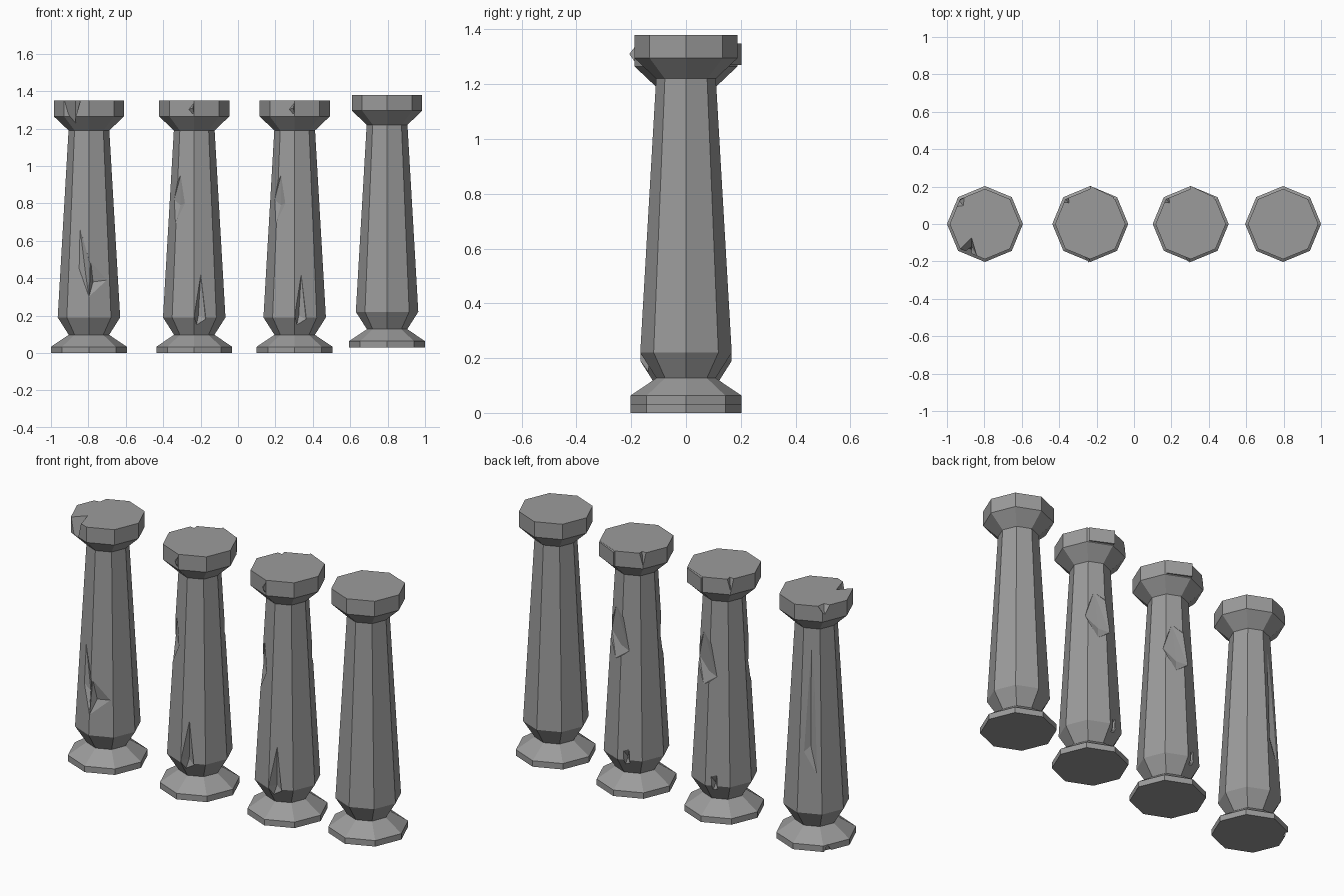
import bpy, bmesh
from math import cos, sin, radians
from mathutils import Vector

cube = bpy.data.objects.get("Cube")
if cube:
    bpy.data.objects.remove(cube)

stone = bpy.data.materials.new("grey stone")
stone.use_nodes = True
GREY = (0.33, 0.33, 0.33, 1)
stone.diffuse_color = GREY
stone.node_tree.nodes["Principled BSDF"].inputs["Base Color"].default_value = GREY

# Column outline as (height, corner radius)
PROFILE = [(0, .203), (.033, .203), (.097, .108), (.19, .167),
           (1.19, .109), (1.265, .188), (1.35, .188)]


def polar(az, z, r):
    return Vector((r * cos(radians(az)), r * sin(radians(az)), z))


def surface_radius(az, z):
    """Distance from the axis to the octagonal surface."""
    radius = PROFILE[-1][1]
    for (z0, r0), (z1, r1) in zip(PROFILE, PROFILE[1:]):
        if z0 <= z <= z1:
            radius = r0 + (r1 - r0) * (z - z0) / (z1 - z0)
            break
    return radius * cos(radians(22.5)) / cos(radians(az % 45 - 22.5))


def make_object(name, bm, x, z):
    bmesh.ops.recalc_face_normals(bm, faces=bm.faces)
    mesh = bpy.data.meshes.new(name)
    bm.to_mesh(mesh)
    bm.free()
    mesh.materials.append(stone)
    obj = bpy.data.objects.new(name, mesh)
    obj.location = (x, 0, z)
    bpy.context.collection.objects.link(obj)
    return obj


def hull(name, points, x, z):
    bm = bmesh.new()
    for p in points:
        bm.verts.new(p)
    out = bmesh.ops.convex_hull(bm, input=bm.verts)
    bmesh.ops.delete(bm, geom=list({v for v in out["geom_interior"] + out["geom_unused"]
                                    if isinstance(v, bmesh.types.BMVert)}), context="VERTS")
    return make_object(name, bm, x, z)


def column(name, x, z, chips):
    # Octagonal body lofted through the profile
    bm = bmesh.new()
    rings = [[bm.verts.new(polar(45 * i, h, r)) for i in range(8)] for h, r in PROFILE]
    for low, high in zip(rings, rings[1:]):
        for i in range(8):
            j = (i + 1) % 8
            bm.faces.new((low[i], low[j], high[j], high[i]))
    bm.faces.new(rings[0][::-1])
    bm.faces.new(rings[-1])
    body = make_object(name, bm, x, z)

    # Broken chips: rim points on the surface, deep points inside
    cutters = []
    for rim, deep in chips:
        pts = [polar(*d) for d in deep]
        for az, h in rim:
            r = surface_radius(az, h)
            pts += [polar(az, h, r * 1.002), polar(az, h, r + .06)]
        cutter = hull("chip_cutter", pts, x, z)
        cutter.hide_render = True
        mod = body.modifiers.new("chip", "BOOLEAN")
        mod.operation, mod.solver, mod.object = "DIFFERENCE", "EXACT", cutter
        cutters.append(cutter)
    if cutters:
        graph = bpy.context.evaluated_depsgraph_get()
        mesh = bpy.data.meshes.new_from_object(body.evaluated_get(graph))
        body.modifiers.clear()
        body.data = mesh
        for c in cutters:
            bpy.data.objects.remove(c)


# Damage of the outermost column: front gouge, back gash, cap and base notches
OUTER_CHIPS = [
    ([(248, .67), (248, .45), (270, .3), (272, .48)], [(262, .42, .125)]),
    ([(274, .49), (310, .39), (270, .3)], [(280, .38, .125)]),
    ([(112, 1.1), (99, .52), (127, .4), (121, .9)], [(112, .55, .12)]),
    ([(225, 1.36), (256, 1.36), (240, 1.23)], [(224, 1.36, .1)]),
    ([(150, 1.36), (126, 1.36), (138, 1.3)], [(140, 1.36, .145)]),
    ([(135, -.01), (150, -.01), (142, .035)], [(142, -.01, .185)]),
]
# Damage shared by the two middle columns: side, back, foot and cap
MIDDLE_CHIPS = [
    ([(232, .95), (246, .8), (222, .69), (208, .82)], [(228, .79, .11)]),
    ([(60, 1.0), (38, .85), (70, .72), (108, .78), (92, .96)], [(75, .79, .1)]),
    ([(284, .42), (270, .2), (275, .15), (294, .18)], [(280, .2, .125)]),
    ([(100, .24), (111, .25), (112, .17), (102, .16)], [(106, .2, .13)]),
    ([(129, 1.36), (141, 1.36), (135, 1.28)], [(135, 1.36, .155)]),
]

column("left_end_column", -.797, 0, OUTER_CHIPS)
column("right_end_column", .797, .03, [])
for side, x in (("left", -.234), ("right", .303)):
    column(side + "_middle_column", x, 0, MIDDLE_CHIPS)
    # Loose stone flakes on the cap
    hull(side + "_back_flake", [polar(a, h, r) for h in (1.27, 1.349)
                                for a, r in ((48, .18), (48, .192), (90, .18), (90, .203))], x, 0)
    hull(side + "_front_flake", [polar(a, h, r) for a, h, r in (
        (258, 1.3, .17), (270, 1.345, .18), (268, 1.31, .207),
        (264, 1.23, .145), (272, 1.25, .165))], x, 0)
